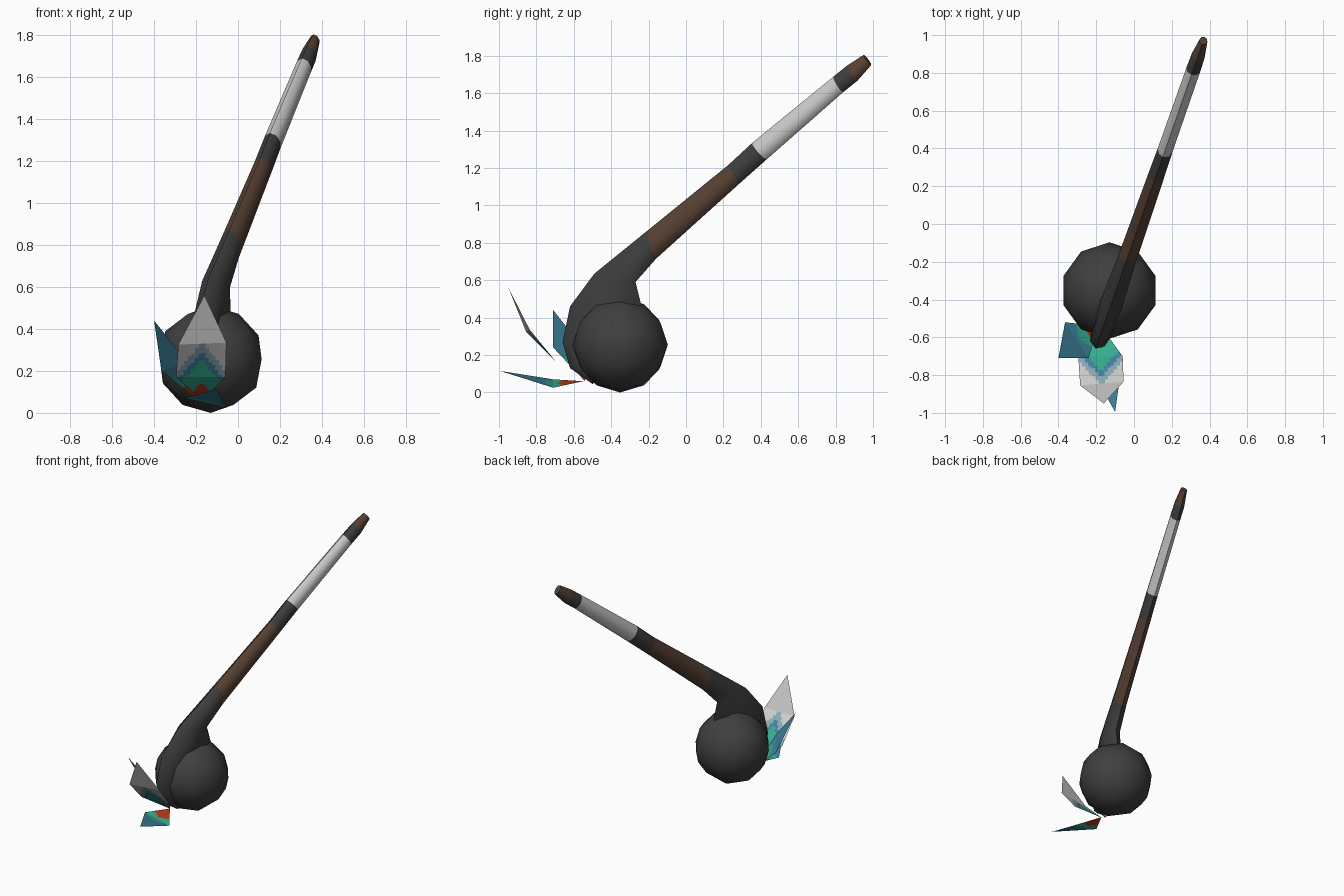
import bpy, bmesh, math
from mathutils import Vector

if "Cube" in bpy.data.objects:
    bpy.data.objects.remove(bpy.data.objects["Cube"])


def material(name, rgb):
    m = bpy.data.materials.new(name)
    m.diffuse_color = (*rgb, 1)
    m.use_nodes = True
    m.node_tree.nodes["Principled BSDF"].inputs["Base Color"].default_value = m.diffuse_color
    return m


DARK = material("charcoal", (0.05, 0.05, 0.05))
BROWN = material("brown wood", (0.10, 0.055, 0.034))
PALE = material("off white", (0.62, 0.62, 0.61))
RED = material("red", (0.48, 0.04, 0.01))
GREEN = material("sea green", (0.035, 0.42, 0.27))
BLUE = material("blue", (0.05, 0.23, 0.34))
MIST = material("pale blue grey", (0.25, 0.40, 0.48))


def finish(name, bm, mats, smooth=None):
    bmesh.ops.recalc_face_normals(bm, faces=bm.faces)
    me = bpy.data.meshes.new(name)
    bm.to_mesh(me)
    bm.free()
    for m in mats:
        me.materials.append(m)
    ob = bpy.data.objects.new(name, me)
    bpy.context.collection.objects.link(ob)
    if smooth:
        bpy.ops.object.select_all(action='DESELECT')
        ob.select_set(True)
        bpy.context.view_layer.objects.active = ob
        bpy.ops.object.shade_smooth_by_angle(angle=math.radians(smooth))
    return ob


# Ball head
bm = bmesh.new()
bmesh.ops.create_icosphere(bm, subdivisions=2, radius=0.255)
bmesh.ops.translate(bm, verts=bm.verts, vec=(-0.13, -0.352, 0.255))
finish("ball_head", bm, [DARK], 40)

# Handle: oval sections lofted in a slanted vertical plane, bending around the ball
# upper y, upper z, lower y, lower z, half width, colour of the next segment
STATIONS = [
    (0.950, 1.805, 0.990, 1.750, 0.022, 1),
    (0.865, 1.750, 0.915, 1.665, 0.036, 0),
    (0.790, 1.690, 0.840, 1.605, 0.038, 2),
    (0.355, 1.335, 0.430, 1.245, 0.040, 0),
    (0.225, 1.215, 0.295, 1.125, 0.043, 1),
    (-0.20, 0.870, -0.16, 0.715, 0.050, 0),
    (-0.49, 0.635, -0.27, 0.590, 0.058, 0),
    (-0.62, 0.460, -0.24, 0.470, 0.062, 0),
    (-0.66, 0.270, -0.48, 0.260, 0.058, 0),
    (-0.62, 0.130, -0.49, 0.150, 0.040, 0),
    (-0.50, 0.045, -0.45, 0.100, 0.020, 0),
]
SIDES = 8
SIDE = Vector((0.944, -0.33, 0))


def in_plane(y, z):
    return Vector((0.028 + 0.35 * y, y, z))


bm = bmesh.new()
rings = []
for uy, uz, ly, lz, w, _ in STATIONS:
    up, low = in_plane(uy, uz), in_plane(ly, lz)
    mid, half = (up + low) / 2, (up - low) / 2
    rings.append([bm.verts.new(mid + half * math.cos(a) + SIDE * w * math.sin(a))
                  for a in (2 * math.pi * i / SIDES for i in range(SIDES))])
for k in range(len(rings) - 1):
    for i in range(SIDES):
        j = (i + 1) % SIDES
        f = bm.faces.new((rings[k][i], rings[k][j], rings[k + 1][j], rings[k + 1][i]))
        f.material_index = STATIONS[k][5]
bm.faces.new(rings[0]).material_index = 1
bm.faces.new(rings[-1])
finish("handle", bm, [DARK, BROWN, PALE], 50)


# Feathers: sheets through left/right rows, coloured in chevrons from the base
def feather(name, rows, bands, mats, chevron, n=14):
    bm = bmesh.new()
    rows = [(Vector(l), Vector(r)) for l, r in rows]
    base = rows[0][0]
    grid = []
    for k in range(len(rows) - 1):
        for s in range(n + (k == len(rows) - 2)):
            l = rows[k][0].lerp(rows[k + 1][0], s / n)
            r = rows[k][1].lerp(rows[k + 1][1], s / n)
            grid.append([bm.verts.new(l.lerp(r, c / n)) for c in range(n + 1)])
    for a, b in zip(grid, grid[1:]):
        for c in range(n):
            f = bm.faces.new((a[c], a[c + 1], b[c + 1], b[c]))
            mid = (a[0].co + a[n].co + b[0].co + b[n].co) / 4
            p = f.calc_center_median()
            d = (mid - base).length + chevron * (p - mid).length
            f.material_index = sum(d > t for t in bands)
    bmesh.ops.remove_doubles(bm, verts=bm.verts, dist=0.0001)
    finish(name, bm, mats)


def pt(*p):
    return (p, p)


feather("tall_feather", [
    pt(-0.17, -0.55, 0.06),
    ((-0.295, -0.70, 0.17), (-0.06, -0.70, 0.17)),
    ((-0.285, -0.855, 0.325), (-0.055, -0.835, 0.335)),
    pt(-0.16, -0.95, 0.56)],
    (0.14, 0.30, 0.35, 0.41), [RED, GREEN, BLUE, MIST, PALE], 1.6)
feather("left_feather", [
    pt(-0.19, -0.54, 0.06),
    ((-0.365, -0.52, 0.20), (-0.24, -0.71, 0.24)),
    pt(-0.40, -0.71, 0.44)],
    (0.11, 0.19), [RED, GREEN, BLUE], 0.6)
feather("low_feather", [
    pt(-0.17, -0.55, 0.06),
    ((-0.26, -0.71, 0.07), (-0.06, -0.71, 0.025)),
    pt(-0.10, -0.995, 0.115)],
    (0.14, 0.22), [RED, GREEN, BLUE], 0.6)
